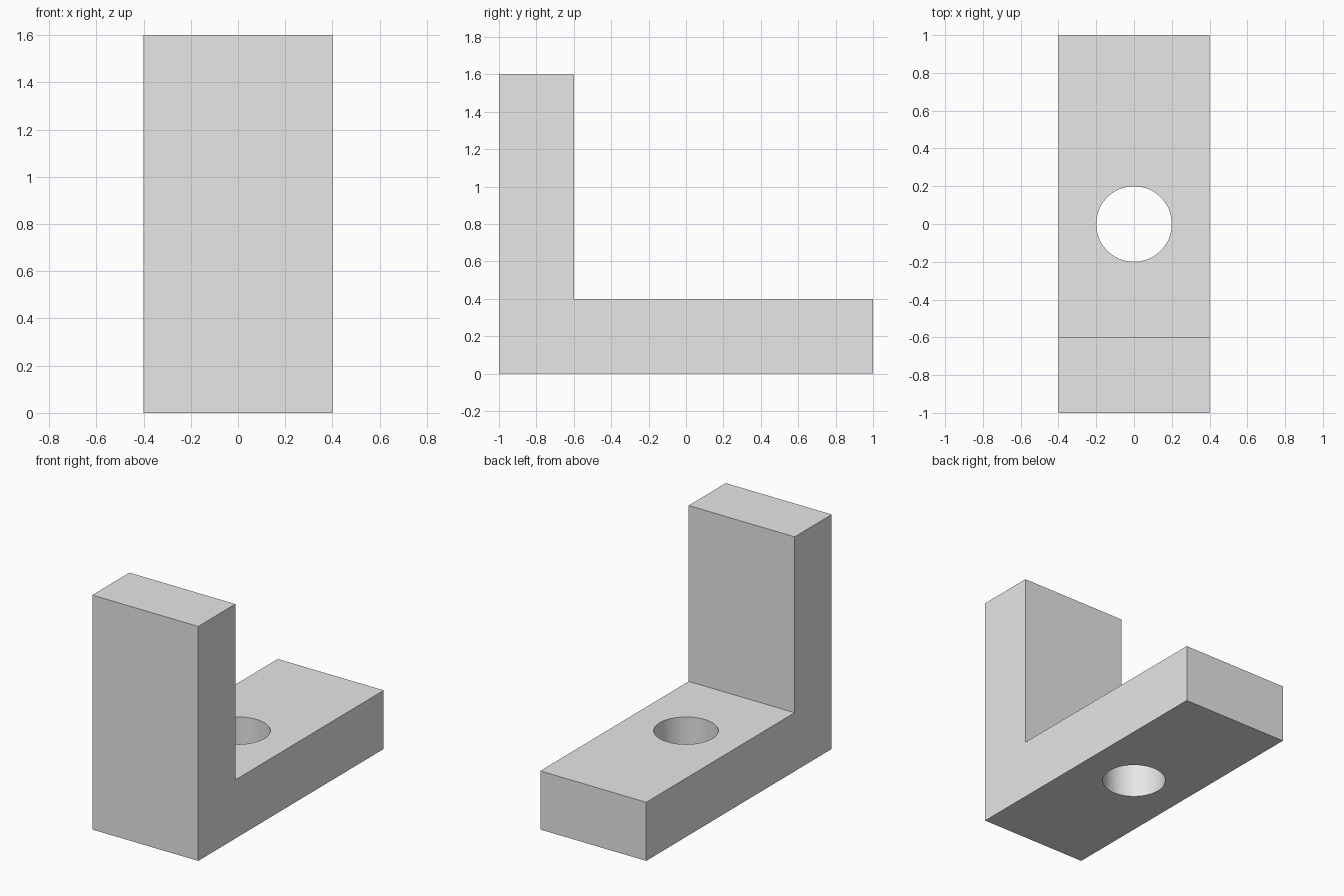
import bpy
import bmesh
import math

cube = bpy.data.objects.get("Cube")
if cube:
    bpy.data.objects.remove(cube, do_unlink=True)

# Plain grey material
grey = bpy.data.materials.new("light_grey")
grey.use_nodes = True
colour = (0.8, 0.8, 0.8, 1.0)
grey.diffuse_color = colour
grey.node_tree.nodes["Principled BSDF"].inputs["Base Color"].default_value = colour

WIDTH, LENGTH, HEIGHT, THICK = 0.8, 2.0, 1.6, 0.4


# L-shaped bracket: side profile extruded across the width
def make_bracket():
    front, back = -LENGTH / 2, LENGTH / 2
    profile = [(front, 0), (back, 0), (back, THICK),
               (front + THICK, THICK), (front + THICK, HEIGHT), (front, HEIGHT)]
    bm = bmesh.new()
    side = bm.faces.new([bm.verts.new((-WIDTH / 2, y, z)) for y, z in profile])
    grown = bmesh.ops.extrude_face_region(bm, geom=[side], use_keep_orig=True)
    moved = [g for g in grown["geom"] if isinstance(g, bmesh.types.BMVert)]
    bmesh.ops.translate(bm, verts=moved, vec=(WIDTH, 0, 0))
    bmesh.ops.recalc_face_normals(bm, faces=bm.faces)
    mesh = bpy.data.meshes.new("bracket")
    bm.to_mesh(mesh)
    bm.free()
    mesh.materials.append(grey)
    obj = bpy.data.objects.new("bracket", mesh)
    bpy.context.collection.objects.link(obj)
    return obj


bracket = make_bracket()

# Round bolt hole through the base
bpy.ops.mesh.primitive_cylinder_add(vertices=64, radius=0.2, depth=THICK * 2,
                                    location=(0, 0, THICK / 2))
cutter = bpy.context.object
cutter.name = "hole_cutter"
cutter.data.materials.append(grey)

hole = bracket.modifiers.new("bolt_hole", "BOOLEAN")
hole.operation = "DIFFERENCE"
hole.solver = "EXACT"
hole.object = cutter

# Apply the cut, drop the cutter, smooth the hole wall
bpy.ops.object.select_all(action="DESELECT")
bracket.select_set(True)
bpy.context.view_layer.objects.active = bracket
bpy.ops.object.modifier_apply(modifier=hole.name)
bpy.data.objects.remove(cutter, do_unlink=True)
bpy.ops.object.shade_smooth_by_angle(angle=math.radians(30))
